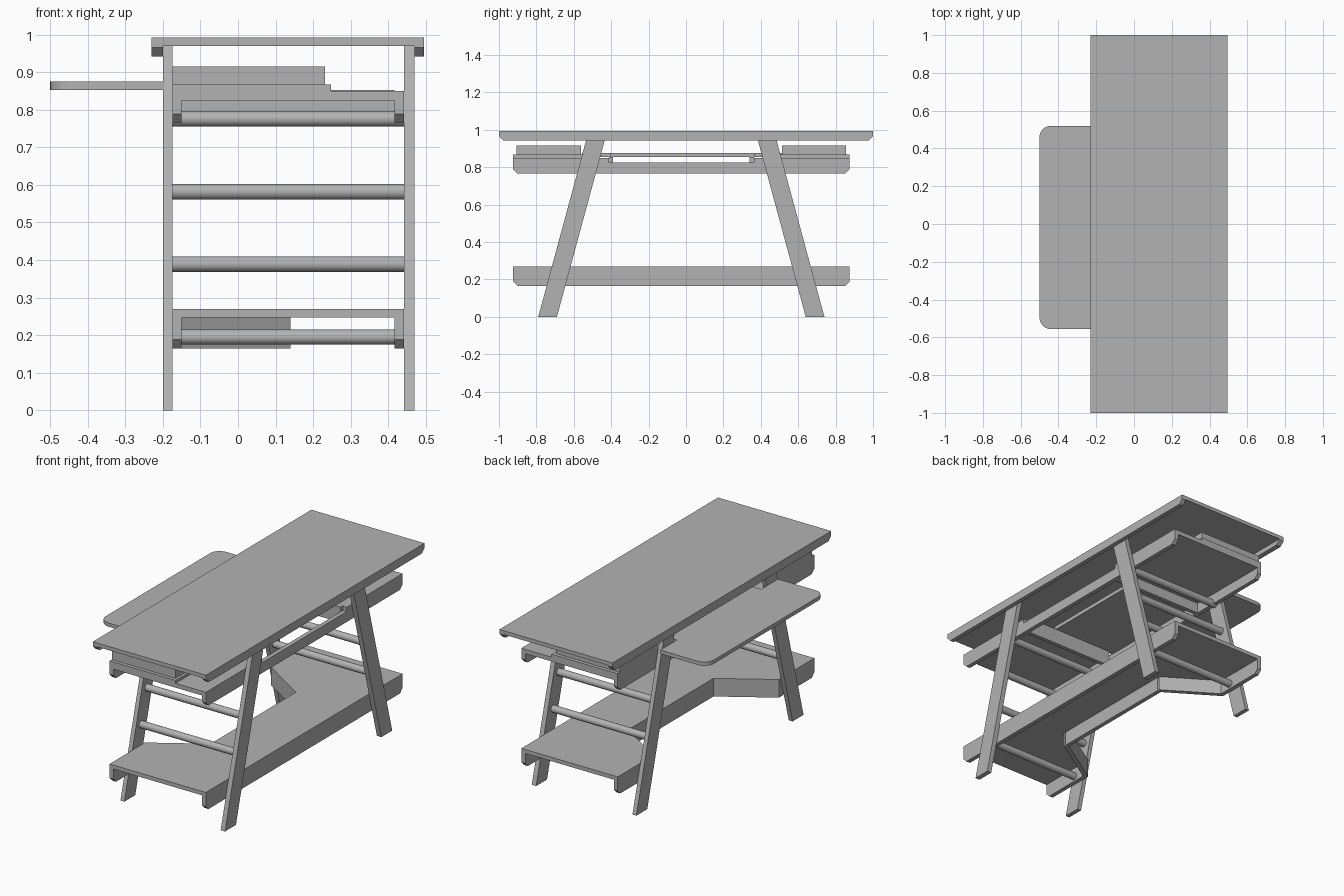
import bpy, bmesh, math
from mathutils import Vector

if "Cube" in bpy.data.objects:
    bpy.data.objects.remove(bpy.data.objects["Cube"])

grey = bpy.data.materials.new("plain_grey")
grey.diffuse_color = (0.45, 0.45, 0.45, 1)
grey.use_nodes = True
grey.node_tree.nodes["Principled BSDF"].inputs["Base Color"].default_value = grey.diffuse_color

YC = -0.025                     # centre line of the frame along y
XL, XR, T = -0.175, 0.442, 0.025  # inner faces of the legs, board thickness


def prism(name, pts, depth):
    """Solid from a polygon of 3D points swept along the depth vector."""
    bm = bmesh.new()
    face = bm.faces.new([bm.verts.new(p) for p in pts])
    ext = bmesh.ops.extrude_face_region(bm, geom=[face])
    verts = [g for g in ext["geom"] if isinstance(g, bmesh.types.BMVert)]
    bmesh.ops.translate(bm, verts=verts, vec=Vector(depth))
    bmesh.ops.recalc_face_normals(bm, faces=bm.faces)
    mesh = bpy.data.meshes.new(name)
    bm.to_mesh(mesh)
    bm.free()
    mesh.materials.append(grey)
    ob = bpy.data.objects.new(name, mesh)
    bpy.context.collection.objects.link(ob)
    return ob


def box(name, x0, x1, y0, y1, z0, z1):
    return prism(name, [(x0, y0, z0), (x1, y0, z0), (x1, y1, z0), (x0, y1, z0)],
                 (0, 0, z1 - z0))


def rail(name, x0, x1, y0, y1, z0, z1, c0=0.024, c1=0.024):
    """Board along y with the lower corners of its ends cut off."""
    pts = [(y0, z1), (y0, z0 + c0), (y0 + c0, z0), (y1 - c1, z0), (y1, z0 + c1), (y1, z1)]
    if not c0:
        pts.pop(1)
    if not c1:
        pts.pop(-2)
    return prism(name, [(x0, y, z) for y, z in pts], (x1 - x0, 0, 0))


def plate(name, pts, z0, z1):
    return prism(name, [(x, y, z0) for x, y in pts], (0, 0, z1 - z0))


# Table top with an edge rail along both long sides
box("table_top", -0.23, 0.495, -1, 1, 0.97, 0.992)
rail("top_rail_left", -0.23, -0.2, -1, 1, 0.942, 0.97)
rail("top_rail_right", 0.47, 0.495, -1, 1, 0.942, 0.97)

# Slanted legs and the round rungs between them
SLOPE = 0.271
for end, s in (("front", -1), ("back", 1)):
    foot = [(0.765, 0), (0.665, 0), (0.665 - SLOPE * 0.97, 0.97), (0.765 - SLOPE * 0.97, 0.97)]
    for side, x in (("left", -0.2), ("right", XR)):
        prism(f"{end}_leg_{side}", [(x, YC + s * y, z) for y, z in foot],
              (0.025 if side == "left" else 0.028, 0, 0))
    for i, z in enumerate((0.195, 0.389, 0.582, 0.776)):
        bpy.ops.mesh.primitive_cylinder_add(
            vertices=32, radius=0.0205, depth=XR - XL,
            location=((XL + XR) / 2, YC + s * (0.715 - SLOPE * z), z),
            rotation=(0, math.pi / 2, 0))
        rung = bpy.context.object
        rung.name = f"{end}_rung_{i + 1}"
        rung.data.materials.append(grey)
        bpy.ops.object.shade_smooth_by_angle()

# Lower shelf with a foot notch on the left side
Y0, Y1 = YC - 0.9, YC + 0.9
NX, NO, NI = 0.115, 0.575, 0.39     # notch depth, outer and inner half widths
plate("lower_shelf", [(XL, Y0), (XR, Y0), (XR, Y1), (XL, Y1), (XL, YC + NO),
                      (NX, YC + NI), (NX, YC - NI), (XL, YC - NO)], 0.247, 0.27)
rail("lower_rail_right", XR - T, XR, Y0, Y1, 0.165, 0.247)
rail("lower_rail_left_front", XL, XL + T, Y0, YC - NO, 0.165, 0.247, c1=0)
rail("lower_rail_left_back", XL, XL + T, YC + NO, Y1, 0.165, 0.247, c0=0)
box("notch_rail", NX, NX + T, YC - NI, YC + NI, 0.165, 0.247)
for end, s in (("front", -1), ("back", 1)):
    plate(f"notch_side_{end}", [(XL, YC + s * NO), (NX, YC + s * NI),
                                (NX + T, YC + s * (NI + 0.014)),
                                (XL + T, YC + s * (NO + 0.014))], 0.165, 0.247)

# Upper shelf: rails, cross pieces, end boards and raised blocks
rail("upper_rail_right", XR - T, XR, Y0, Y1, 0.765, 0.825)
rail("upper_rail_left", XL, XL + T, Y0, Y1, 0.765, 0.825)


def span(s, a, b):
    return sorted((YC + s * a, YC + s * b))


for end, s in (("front", -1), ("back", 1)):
    box(f"cross_piece_{end}", XL + T, XR - T, *span(s, 0.365, 0.388), 0.765, 0.853)
    box(f"upper_shelf_{end}", XL, XR, *span(s, 0.388, 0.9), 0.825, 0.85)
    box(f"riser_board_{end}", XL, 0.248, *span(s, 0.53, 0.9), 0.85, 0.867)
    box(f"riser_block_{end}", XL, 0.232, *span(s, 0.537, 0.88), 0.867, 0.916)

# Pull-out tray with rounded outer corners, narrowed between the legs
R, H, TX, TY = 0.06, 0.538, -0.5, -0.018
outline = [(0.23, TY + 0.385), (-0.2, TY + 0.385), (-0.2, TY + H)]
for cy, start in ((TY + H - R, 90), (TY - H + R, 180)):
    for k in range(9):
        a = math.radians(start + k * 11.25)
        outline.append((TX + R + R * math.cos(a), cy + R * math.sin(a)))
outline += [(-0.2, TY - H), (-0.2, TY - 0.385), (0.23, TY - 0.385)]
tray = plate("pull_out_tray", outline, 0.853, 0.875)
bpy.context.view_layer.objects.active = tray
bpy.ops.object.select_all(action="DESELECT")
tray.select_set(True)
bpy.ops.object.shade_smooth_by_angle()
